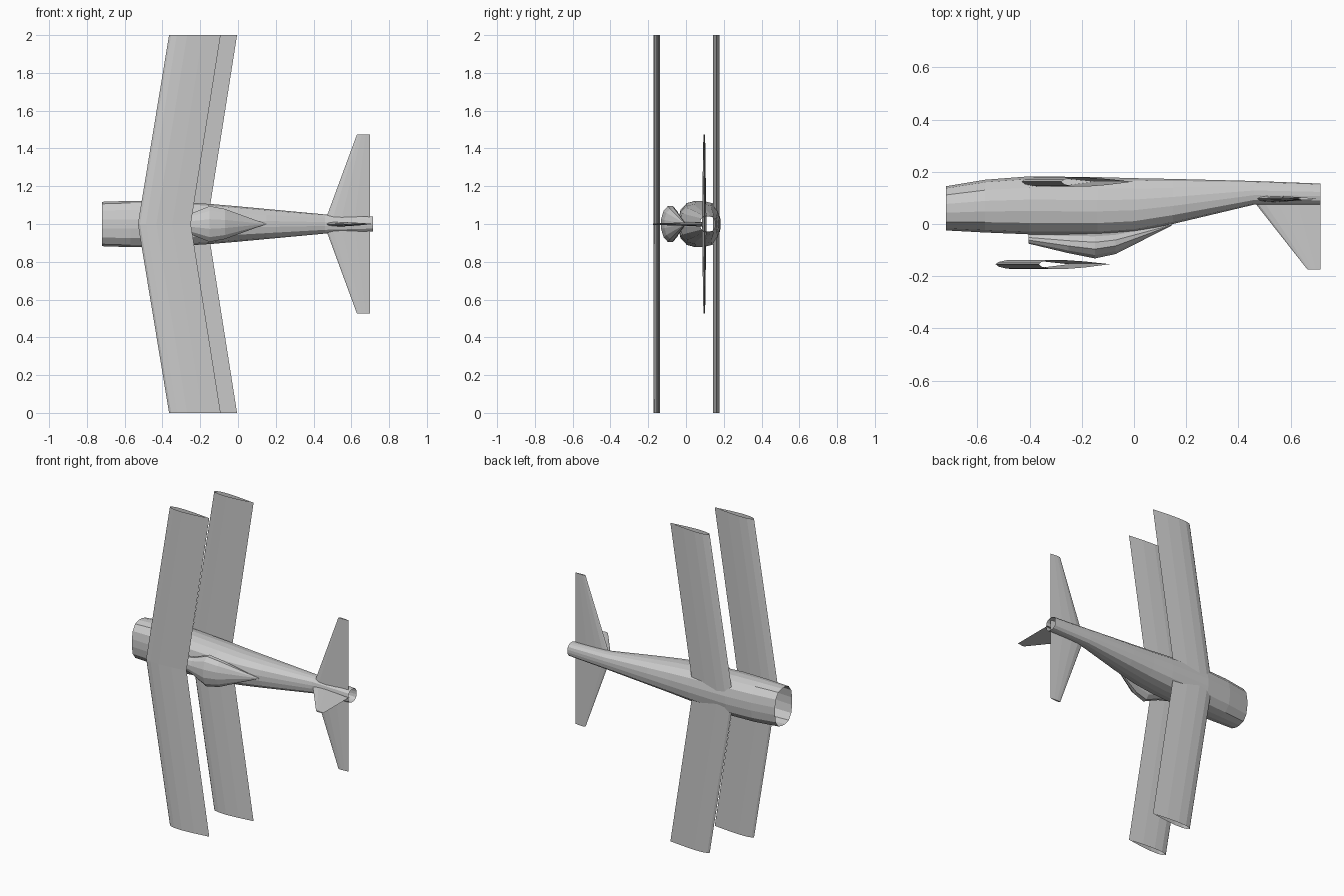
import bpy, bmesh, math

if "Cube" in bpy.data.objects:
    bpy.data.objects.remove(bpy.data.objects["Cube"])


def loft(name, rings, close=False):
    """Skin a list of equal-length closed rings; ends stay open unless close."""
    bm = bmesh.new()
    rows = [[bm.verts.new(p) for p in ring] for ring in rings]
    n = len(rows[0])
    for a, b in zip(rows, rows[1:]):
        for i in range(n):
            j = (i + 1) % n
            bm.faces.new((a[i], a[j], b[j], b[i]))
    if close:
        bm.faces.new(rows[0])
        bm.faces.new(rows[-1])
    bmesh.ops.remove_doubles(bm, verts=bm.verts, dist=0.0001)
    bmesh.ops.recalc_face_normals(bm, faces=bm.faces)
    mesh = bpy.data.meshes.new(name)
    bm.to_mesh(mesh)
    bm.free()
    obj = bpy.data.objects.new(name, mesh)
    bpy.context.collection.objects.link(obj)
    return obj


def oval(x, y0, y1, w, power, sides):
    """Rounded-square section across the x axis, from y0 to y1, half width w."""
    ring = []
    for i in range(sides):
        a = 2 * math.pi * (i + 0.5) / sides
        c, s = math.cos(a), math.sin(a)
        k = (abs(c) ** power + abs(s) ** power) ** (-1 / power)
        k /= max(1e-6, math.cos(math.pi / sides)) if power == 2 else 1
        ring.append((x, (y0 + y1) / 2 + (y1 - y0) / 2 * c * k, 1 + w * s * k))
    return ring


# Wing section: (chord fraction, offset in half thicknesses); -y is the upper side
FOIL = [(0, 0), (0.04, -0.5), (0.15, -0.9), (0.35, -1), (0.65, -0.65), (1, 0),
        (0.65, 0.55), (0.35, 0.85), (0.15, 0.8), (0.04, 0.45)]


def foil_z(le, te, y, half, z):
    return [(le + (te - le) * u, y + half * v, z) for u, v in FOIL]


# Fuselage: x, upper y, lower y, half width
BODY = [(-0.72, -0.025, 0.145, 0.118), (-0.57, -0.033, 0.17, 0.123),
        (-0.4, -0.04, 0.183, 0.122), (-0.14, -0.04, 0.18, 0.106),
        (0.0, -0.03, 0.176, 0.094), (0.15, 0.0, 0.173, 0.08),
        (0.46, 0.074, 0.165, 0.051), (0.715, 0.075, 0.155, 0.04)]
loft("fuselage", [oval(*s, 2.8, 16) for s in BODY])

# Canopy fairing
CANOPY = [(-0.405, -0.075, -0.038, 0.025), (-0.25, -0.112, -0.036, 0.055),
          (-0.15, -0.132, -0.034, 0.095), (-0.07, -0.115, -0.03, 0.08),
          (0.148, -0.004, -0.002, 0.001)]
loft("canopy", [oval(*s, 2, 12) for s in CANOPY])

# Swept wings, running tip to tip with open tips
for name, le, y in (("upper_wing", -0.53, -0.154), ("lower_wing", -0.443, 0.162)):
    loft(name, [foil_z(le + 0.165 * abs(z - 1), le + 0.28 + 0.158 * abs(z - 1),
                       y, 0.019, z) for z in (0, 1, 2)])

# Tapered tailplane
loft("tailplane", [foil_z(0.63, 0.70, 0.097, 0.005, 0.525),
                   foil_z(0.455, 0.70, 0.097, 0.013, 1),
                   foil_z(0.63, 0.70, 0.097, 0.005, 1.475)], close=True)


# Tail fin
def foil_y(le, te, half, y):
    return [(le + (te - le) * u, y, 1 + half * v) for u, v in FOIL]


loft("tail_fin", [foil_y(0.46, 0.715, 0.013, 0.085),
                  foil_y(0.665, 0.715, 0.004, -0.175)], close=True)
